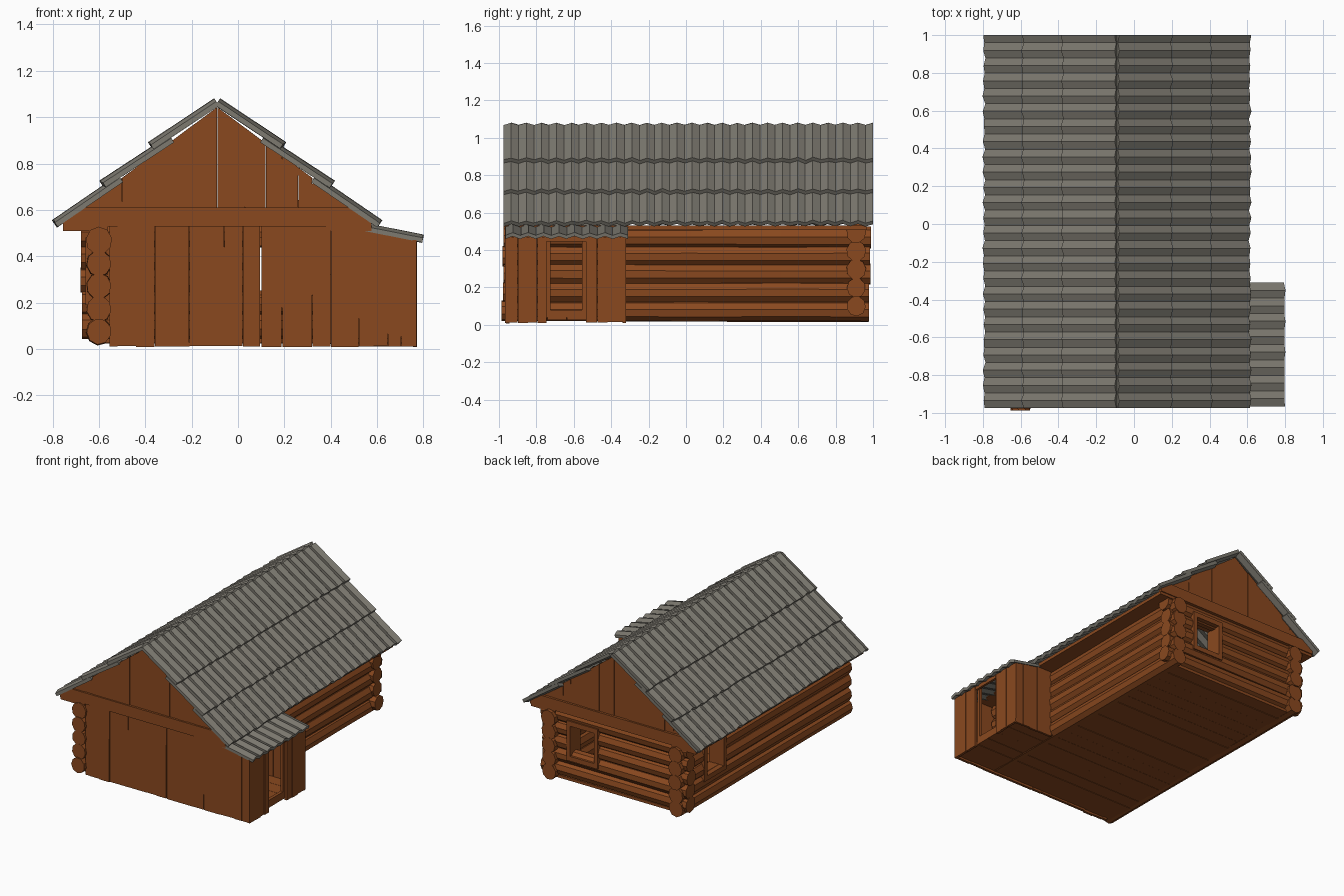
import bpy, bmesh, math, random
from mathutils import Vector

if "Cube" in bpy.data.objects:
    bpy.data.objects.remove(bpy.data.objects["Cube"])
random.seed(4)
R = random.uniform


def material(name, col):
    m = bpy.data.materials.new(name)
    m.diffuse_color = (*col, 1)
    m.use_nodes = True
    m.node_tree.nodes["Principled BSDF"].inputs["Base Color"].default_value = m.diffuse_color
    return m


WOOD = material("brown wood", (0.255, 0.066, 0.0135))
GREY = material("weathered grey", (0.205, 0.193, 0.163))


def finish(name, bm, mat):
    bmesh.ops.recalc_face_normals(bm, faces=bm.faces[:])
    me = bpy.data.meshes.new(name)
    bm.to_mesh(me)
    bm.free()
    me.materials.append(mat)
    ob = bpy.data.objects.new(name, me)
    bpy.context.collection.objects.link(ob)
    return ob


def prism(bm, pts, offset):
    """Solid between a polygon and its copy moved by offset."""
    o = Vector(offset)
    a = [bm.verts.new(p) for p in pts]
    b = [bm.verts.new(Vector(p) + o) for p in pts]
    bm.faces.new(a)
    bm.faces.new(b[::-1])
    for i in range(len(a)):
        j = (i + 1) % len(a)
        bm.faces.new((a[i], a[j], b[j], b[i]))


def box(bm, x0, x1, y0, y1, z0, z1):
    prism(bm, [(x0, y0, z0), (x1, y0, z0), (x1, y1, z0), (x0, y1, z0)], (0, 0, z1 - z0))


def log(bm, axis, a, b, side, z, r):
    """Rough nine-sided log from a to b along x or y."""
    n, rings = 9, []
    count = max(2, int((b - a) / 0.4) + 1)
    ph = R(0, 1)
    for k in range(count):
        t = a + (b - a) * k / (count - 1)
        rr = r * R(0.95, 1.05)
        ring = []
        for i in range(n):
            an = ph + math.tau * i / n
            s, h = side + rr * math.cos(an), z + 1.06 * rr * math.sin(an)
            ring.append(bm.verts.new((t, s, h) if axis == 'x' else (s, t, h)))
        rings.append(ring)
    bm.faces.new(rings[0])
    bm.faces.new(rings[-1][::-1])
    for p, q in zip(rings, rings[1:]):
        for i in range(n):
            j = (i + 1) % n
            bm.faces.new((p[i], p[j], q[j], q[i]))


def log_wall(name, axis, a, b, side, z0, r, gap=None):
    """Five stacked logs, split around a window gap (start, end)."""
    bm = bmesh.new()
    for i in range(5):
        z = z0 + i * 0.098
        e0, e1 = a + R(-0.006, 0.012), b + R(-0.012, 0.006)
        if gap and 0.21 < z < 0.46:
            log(bm, axis, e0, gap[0], side, z, r)
            log(bm, axis, gap[1], e1, side, z, r)
        else:
            log(bm, axis, e0, e1, side, z, r)
    finish(name, bm, WOOD)


# log walls
WX, WY = (0.065, 0.255), (0.505, 0.695)
log_wall("left_log_wall", 'y', -0.985, 0.985, -0.6, 0.075, 0.055, WY)
log_wall("right_log_wall", 'y', -0.94, 0.985, 0.42, 0.075, 0.055)
log_wall("back_log_wall", 'x', -0.675, 0.495, 0.91, 0.1, 0.053, WX)


# window frames
def window_frame(name, axis, lo, hi, s0, s1):
    bm = bmesh.new()
    w = 0.03
    for a, b, z0, z1 in ((lo - w, lo, .19, .48), (hi, hi + w, .19, .48),
                         (lo, hi, .19, .225), (lo, hi, .445, .48)):
        if axis == 'x':
            box(bm, a, b, s0, s1, z0, z1)
        else:
            box(bm, s0, s1, a, b, z0, z1)
    finish(name, bm, WOOD)


window_frame("back_window_frame", 'x', *WX, 0.85, 0.968)
window_frame("left_window_frame", 'y', *WY, -0.658, -0.54)


def porch_h(x):
    return min(0.535, 0.528 - 0.17 * (x - 0.45))


def plank(bm, x0, x1, y, zb, top, thick, gap=.0015):
    """Upright board with slightly uneven edges, cut at the top by a height rule."""
    g = [R(-.0005, gap) for _ in range(4)]
    pts = [(x0 + g[0], y, zb), (x1 - g[1], y, zb),
           (x1 - g[2], y, top(x1)), (x0 + g[3], y, top(x0))]
    prism(bm, pts, (0, thick, 0))


# front plank wall
bm = bmesh.new()
xs = [-.555, -.52, -.44, -.36, -.21, -.06, .02, .096, .19, .32, .4, .52, .585, .645, .705, .77]
for x0, x1 in zip(xs, xs[1:]):
    plank(bm, x0 + (.005 if x0 == .096 else 0), x1, -.965 + R(-.004, .004),
          .008 + R(0, .005), porch_h, .018)
finish("front_plank_wall", bm, WOOD)

# porch side and back planks
bm = bmesh.new()
for ys in ((-.968, -.9, -.845, -.795, -.745), (-.535, -.475, -.42, -.325)):
    for y0, y1 in zip(ys, ys[1:]):
        x = 0.752 + R(-.003, .003)
        box(bm, x, x + .018, y0 + .001, y1 - .0005, 0.008 + R(0, .008), 0.47)
box(bm, .752, .768, -.745, -.535, .445, .472)
xs = [.46, .52, .582, .645, .705, .768]
for x0, x1 in zip(xs, xs[1:]):
    plank(bm, x0, x1, -.338 + R(-.003, .003), .01, porch_h, .016)
finish("porch_planks", bm, WOOD)

# porch door frame
bm = bmesh.new()
for y0 in (-.745, -.555):
    box(bm, .73, .752, y0, y0 + .02, .04, .465)
box(bm, .73, .752, -.725, -.555, .04, .08)
finish("porch_door_frame", bm, WOOD)

# floor boards
bm = bmesh.new()
n = 18
for i in range(n):
    y0 = -0.95 + 1.88 * i / n
    y1 = y0 + 1.88 / n
    box(bm, -.6, .752 if y1 < -.3 else .42, y0 + .001, y1 - .001, .022 + R(0, .004), .045)
finish("floor_boards", bm, WOOD)

RIDGE = -0.09


def gable_h(x):
    return 1.043 - 0.743 * abs(x - RIDGE)


# gable planks and cross beams at both ends
for end, yg, yb in (("front", -.958, -.971), ("back", .94, .95)):
    bm = bmesh.new()
    xs = [-.66, -.57, -.5, -.42, -.3, -.2, RIDGE, .03, .12, .19, .26, .32, .4, .48]
    for x0, x1 in zip(xs, xs[1:]):
        plank(bm, x0, x1, yg + R(-.003, .003), .59, gable_h, .016, .001)
    finish(end + "_gable_planks", bm, WOOD)
    bm = bmesh.new()
    prism(bm, [(-.755, yb, .528), (.575, yb, .528), (.575, yb, gable_h(.575)), (.485, yb, .61),
               (-.665, yb, .61), (-.755, yb, gable_h(-.755))], (0, .022, 0))
    finish(end + "_gable_beam", bm, WOOD)

# eave soffits
for name, x0, x1 in (("left_soffit", -.755, -.56), ("right_soffit", .38, .575)):
    bm = bmesh.new()
    box(bm, x0, x1, -.965, .965, .508, .532)
    finish(name, bm, WOOD)


def shingle_row(name, p, q, y0, y1, n, thick):
    """Row of boards in a shallow zigzag; p is the upper end (x, z), q the lower."""
    bm = bmesh.new()
    d = Vector((q[0] - p[0], 0, q[1] - p[1])).normalized()
    nor = Vector((-d.z, 0, d.x))
    if nor.z < 0:
        nor = -nor
    P, Q = Vector((p[0], 0, p[1])), Vector((q[0], 0, q[1]))
    ends = [R(-.005, .005) for _ in range(n + 1)]
    for i in range(n):
        pts = []
        lift = R(-.0015, .0015)
        for k, top in ((i, 1), (i, 0), (i + 1, 0), (i + 1, 1)):
            y = y0 + (y1 - y0) * k / n
            base = P if top else Q + d * ends[k]
            pts.append(base + Vector((0, y, 0)) + nor * (lift + (.007 if k % 2 else -.007)))
        prism(bm, pts, nor * thick)
    finish(name, bm, GREY)


# main roof: three overlapping rows per side
rows = [((-.004, 1.056), (.278, .869)), ((.19, .898), (.488, .703)), ((.41, .726), (.692, .533))]
for side, s in (("left", -1), ("right", 1)):
    for i, (p, q) in enumerate(rows):
        shingle_row(f"{side}_roof_row_{i + 1}", (RIDGE + s * p[0], p[1]),
                    (RIDGE + s * q[0], q[1]), -.975, 1.0, 49, .022)

# porch roof
shingle_row("porch_roof", (.45, .534), (.795, .466), -.965, -.31, 16, .02)
